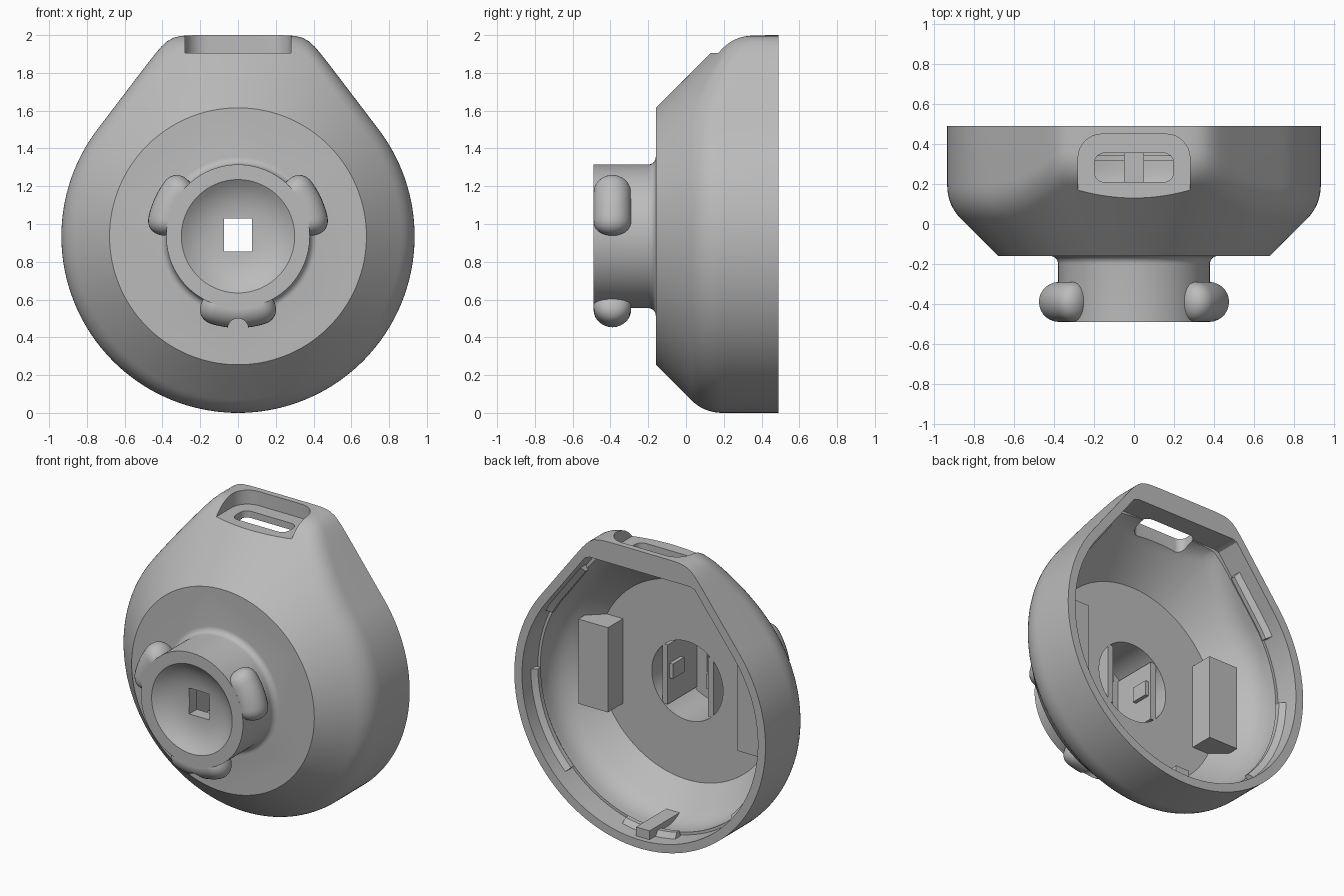
import bpy, bmesh, math
from mathutils import Vector

cube = bpy.data.objects.get("Cube")
if cube:
    bpy.data.objects.remove(cube, do_unlink=True)

CZ = 0.935                       # height of the main axis, which runs along y
STEPS = 180

grey = bpy.data.materials.new("plain_grey")
grey.use_nodes = True
grey.diffuse_color = (0.5, 0.5, 0.5, 1)
grey.node_tree.nodes["Principled BSDF"].inputs["Base Color"].default_value = (0.5, 0.5, 0.5, 1)


def make(name, rings):
    """Skin a list of equal-length point rings into a capped solid."""
    bm = bmesh.new()
    rows = [[bm.verts.new(p) for p in ring] for ring in rings]
    n = len(rows[0])
    for a, b in zip(rows, rows[1:]):
        for i in range(n):
            j = (i + 1) % n
            bm.faces.new((a[i], a[j], b[j], b[i]))
    bm.faces.new(rows[0])
    bm.faces.new(rows[-1])
    bmesh.ops.remove_doubles(bm, verts=bm.verts, dist=1e-5)
    bmesh.ops.recalc_face_normals(bm, faces=bm.faces)
    mesh = bpy.data.meshes.new(name)
    bm.to_mesh(mesh)
    bm.free()
    mesh.materials.append(grey)
    ob = bpy.data.objects.new(name, mesh)
    bpy.context.scene.collection.objects.link(ob)
    return ob


def activate(ob):
    bpy.ops.object.select_all(action="DESELECT")
    ob.select_set(True)
    bpy.context.view_layer.objects.active = ob


def combine(ob, other, operation):
    mod = ob.modifiers.new("cut", "BOOLEAN")
    mod.operation, mod.object, mod.solver = operation, other, "EXACT"
    activate(ob)
    bpy.ops.object.modifier_apply(modifier=mod.name)
    bpy.data.objects.remove(other, do_unlink=True)


def smooth(ob, angle=30):
    activate(ob)
    bpy.ops.object.shade_smooth_by_angle(angle=math.radians(angle))


def polar(r, y, a):
    return Vector((r * math.cos(a), y, CZ + r * math.sin(a)))


def teardrop(a, r, top, sharp):
    """Distance from the axis to a circle with tangent sides and a flat top."""
    tangent = math.radians(37.3)
    a = math.atan2(math.sin(a), abs(math.cos(a)))
    if a <= tangent:
        return r
    side, lid = r / math.cos(a - tangent), top / math.sin(a)
    return (side ** -sharp + lid ** -sharp) ** (-1 / sharp)


def shell(name, r, top, sharp, face_r, front, back):
    """Teardrop body whose front is a 45 degree cone with a soft shoulder."""
    angles = [2 * math.pi * i / STEPS for i in range(STEPS)]
    radii = [teardrop(a, r, top, sharp) for a in angles]
    rings = [[polar(face_r, front, a) for a in angles]]
    for k in range(9):
        t, ring = k / 8, []
        for a, R in zip(angles, radii):
            yc = front + R - face_r
            rr = R - 0.07 * (1 - t) ** 2
            yy = (1 - t) ** 2 * (yc - 0.07) + 2 * t * (1 - t) * yc + t * t * (yc + 0.1)
            ring.append(polar(rr, yy, a))
        rings.append(ring)
    rings.append([polar(R, back, a) for a, R in zip(angles, radii)])
    return make(name, rings)


def straight(name, r, top, sharp, y0, y1):
    angles = [2 * math.pi * i / STEPS for i in range(STEPS)]
    return make(name, [[polar(teardrop(a, r, top, sharp), y, a) for a in angles] for y in (y0, y1)])


def lathe(name, profile, n=96):
    return make(name, [[polar(r, y, 2 * math.pi * i / n) for i in range(n)] for r, y in profile])


def box(name, x0, x1, y0, y1, z0, z1):
    return make(name, [[(x0, y0, z), (x1, y0, z), (x1, y1, z), (x0, y1, z)] for z in (z0, z1)])


def rounded_prism(name, half, y0, y1, r, z0, z1):
    pts = []
    corners = ((half - r, y1 - r), (r - half, y1 - r), (r - half, y0 + r), (half - r, y0 + r))
    for q, (x, y) in enumerate(corners):
        for k in range(9):
            a = math.pi / 2 * (q + k / 8)
            pts.append((x + r * math.cos(a), y + r * math.sin(a)))
    return make(name, [[(x, y, z) for x, y in pts] for z in (z0, z1)])


# Hub with a dished front, a flat lip and a small fillet at its base
dish = [(0.01 + 0.29 * k / 12, -0.41 - 0.08 * (k / 12) ** 3) for k in range(13)]
fillet = [(0.42 - 0.04 * math.cos(a), -0.2 + 0.04 * math.sin(a))
          for a in [math.pi / 2 * k / 6 for k in range(7)]]
hub = lathe("hub", dish + [(0.38, -0.49)] + fillet + [(0.42, -0.1), (0.01, -0.1)])

# Housing: outer skin plus hub, hollowed from the back
housing = shell("housing", 0.935, 1.065, 35, 0.68, -0.16, 0.49)
combine(housing, hub, "UNION")
combine(housing, shell("cavity", 0.86, 0.925, 200, 0.665, -0.015, 0.6), "DIFFERENCE")
combine(housing, straight("rim_step", 0.878, 0.925, 200, 0.32, 0.6), "DIFFERENCE")
combine(housing, lathe("bore", [(0.265, -0.33), (0.265, 0.1)]), "DIFFERENCE")
combine(housing, box("drive_hole", -0.075, 0.075, -0.6, 0, 0.855, 1.03), "DIFFERENCE")

# Strap recess and slot at the top
combine(housing, rounded_prism("recess", 0.28, -0.4, 0.45, 0.12, 1.905, 2.3), "DIFFERENCE")
combine(housing, rounded_prism("strap_slot", 0.198, 0.21, 0.355, 0.05, 1.7, 2.2), "DIFFERENCE")
smooth(housing)

# Three rounded grip lugs around the hub; the upper two are shorter
for name, mid, half in (("lug_left", 24.5, 24), ("lug_right", 155.5, 24), ("lug_bottom", 270, 29)):
    rings = []
    for k in range(41):
        phi = -half * math.cos(math.pi * k / 40)
        over = max(0, abs(phi) - half + 13) / 13
        rad = max(0.1 * math.sqrt(max(0, 1 - over ** 2.5)), 0.001)
        a = math.radians(mid + phi)
        rings.append([polar(0.385 + rad * math.cos(t), -0.39 + rad * math.sin(t), a)
                      for t in [2 * math.pi * i / 28 for i in range(28)]])
    lug = make(name, rings)
    if name == "lug_bottom":
        notch = make("notch", [[(0.055 * math.cos(t), y, 0.445 + 0.055 * math.sin(t))
                                for t in [2 * math.pi * i / 32 for i in range(32)]]
                               for y in (-0.6, -0.2)])
        combine(lug, notch, "DIFFERENCE")
    smooth(lug, 40)

# Inner posts, and guide plates with small catches in the bore
for side, s in (("left", 1), ("right", -1)):
    box("post_" + side, s * 0.48, s * 0.70, -0.04, 0.145, 0.655, 1.225)
    box("guide_" + side, s * 0.15, s * 0.19, -0.34, -0.02, CZ - 0.2, CZ + 0.2)
    box("catch_" + side, s * 0.125, s * 0.16, -0.16, -0.04, CZ - 0.03, CZ + 0.07)

# Retaining ribs just inside the rim, mirrored left and right
for label, start, end in (("side", -45, 0), ("upper", 29, 57), ("lower", -90, -77)):
    for side in ("left", "right"):
        rings = []
        for k in range(17):
            a = math.radians(start + (end - start) * k / 16)
            R = teardrop(a, 0.878, 0.925, 200)
            if side == "right":
                a = math.pi - a
            rings.append([polar(R + d, y, a)
                          for d, y in ((0.02, 0.34), (-0.035, 0.34), (-0.035, 0.37), (0.02, 0.41))])
        smooth(make("rib_%s_%s" % (label, side), rings))

# Latch bar at the bottom of the cavity
box("latch_bar", -0.05, 0.05, 0.13, 0.46, 0.06, 0.12)
